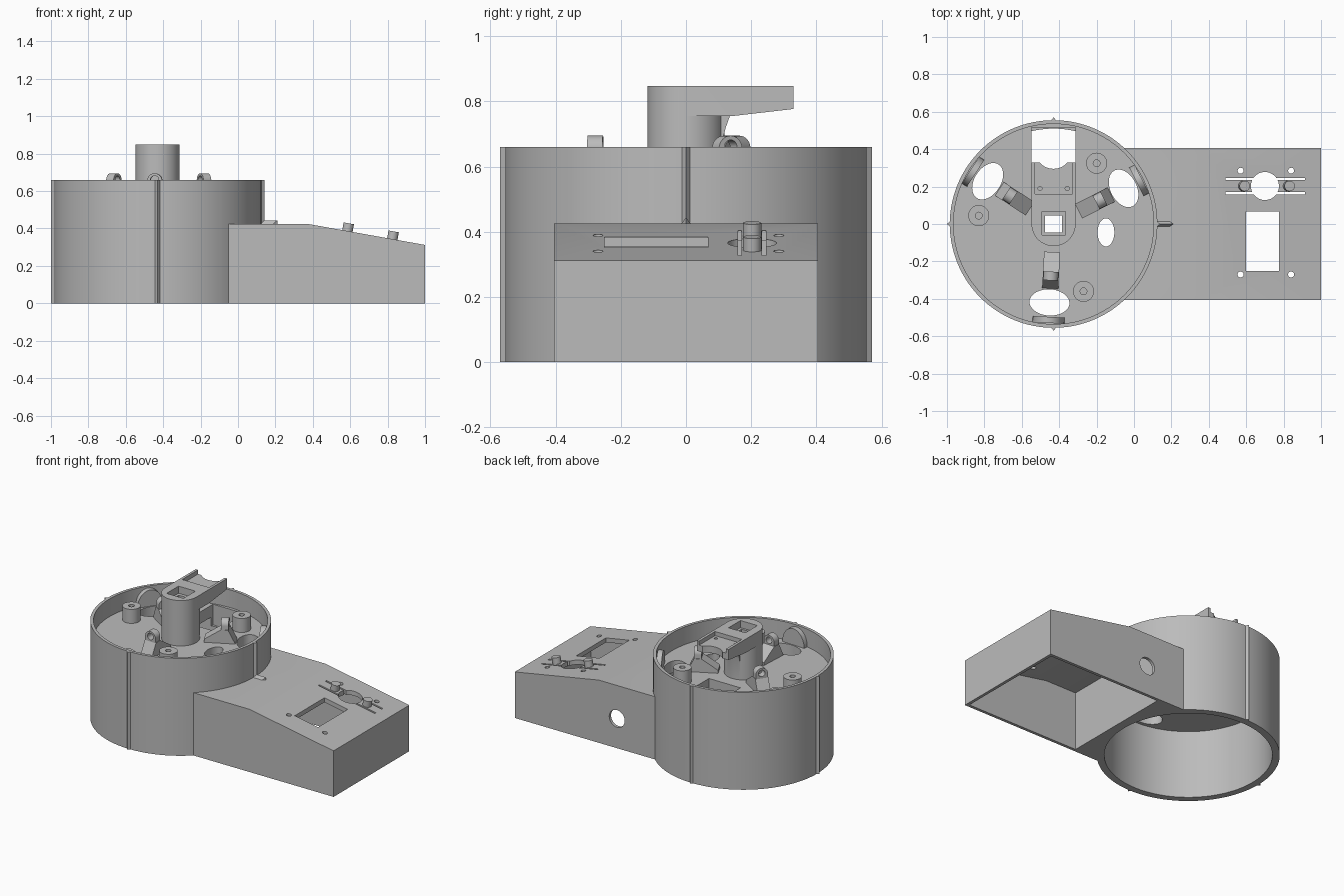
import bpy, bmesh
from math import sin, cos, pi, radians
from mathutils import Matrix

if "Cube" in bpy.data.objects:
    bpy.data.objects.remove(bpy.data.objects["Cube"], do_unlink=True)

grey = bpy.data.materials.new("plain grey")
grey.use_nodes = True
colour = (0.5, 0.5, 0.5, 1)
grey.diffuse_color = colour
grey.node_tree.nodes["Principled BSDF"].inputs["Base Color"].default_value = colour

# Frames: profiles in XY, XZ (pushed along -y) or YZ (pushed along x)
FLAT = Matrix.Identity(4)
XZ = Matrix.Rotation(pi / 2, 4, 'X')
YZ = Matrix(((0, 0, 1, 0), (1, 0, 0, 0), (0, 1, 0, 0), (0, 0, 0, 1)))
DRUM = Matrix.Translation((-0.43, 0, 0))
parts = []


def spin(degrees):
    return DRUM @ Matrix.Rotation(radians(degrees), 4, 'Z')


def arc(u, v, ru, rv=None, start=0, end=360, n=48):
    rv = rv or ru
    count = n if end - start == 360 else n + 1
    angles = [radians(start + (end - start) * i / n) for i in range(count)]
    return [(u + ru * cos(a), v + rv * sin(a)) for a in angles]


def rect(u0, u1, v0, v1):
    return [(u0, v0), (u1, v0), (u1, v1), (u0, v1)]


def prism(name, outline, low, high, frame=FLAT):
    bm = bmesh.new()
    face = bm.faces.new([bm.verts.new((u, v, low)) for u, v in outline])
    pushed = bmesh.ops.extrude_face_region(bm, geom=[face])["geom"]
    top = [g for g in pushed if isinstance(g, bmesh.types.BMVert)]
    bmesh.ops.translate(bm, verts=top, vec=(0, 0, high - low))
    bmesh.ops.transform(bm, matrix=frame, verts=bm.verts)
    bmesh.ops.recalc_face_normals(bm, faces=bm.faces)
    mesh = bpy.data.meshes.new(name)
    bm.to_mesh(mesh)
    bm.free()
    mesh.materials.append(grey)
    obj = bpy.data.objects.new(name, mesh)
    bpy.context.scene.collection.objects.link(obj)
    parts.append(obj)
    return obj


def combine(obj, others, operation='DIFFERENCE'):
    for other in others:
        mod = obj.modifiers.new("cut", 'BOOLEAN')
        mod.operation = operation
        mod.solver = 'EXACT'
        mod.object = other
    graph = bpy.context.evaluated_depsgraph_get()
    graph.update()
    result = bpy.data.meshes.new_from_object(obj.evaluated_get(graph))
    obj.modifiers.clear()
    obj.data = result
    for other in others:
        parts.remove(other)
        bpy.data.objects.remove(other, do_unlink=True)


def cutter(outline, low, high, frame=FLAT):
    return prism("cutter", outline, low, high, frame)


DECK, RIM = 0.54, 0.66
MOUNTS = (27, 147, 267)

# Drum: outer wall, sunken deck, open underside and deck openings
drum = prism("drum", arc(0, 0, 0.555, n=128), 0, RIM, DRUM)
cuts = [cutter(arc(0, 0, 0.535, n=128), DECK, 1, DRUM),
        cutter(arc(0, 0, 0.51, n=128), -0.1, 0.46, DRUM),
        cutter(rect(-0.118, 0.118, 0.2, 0.515), 0.4, 0.7, DRUM),
        cutter(rect(-0.045, 0.045, -0.045, 0.045), 0.4, 0.7, DRUM),
        cutter(arc(-0.15, -0.045, 0.045, 0.075), 0.4, 0.7)]
cuts += [cutter(arc(0.42, 0, 0.07, 0.107), 0.4, 0.7, spin(a)) for a in MOUNTS]
combine(drum, cuts)

# Pointed ridges on the drum wall
for side, angle in (("left", 0), ("back", 90), ("right", 180), ("front", 270)):
    prism(side + "_ridge", [(0.545, -0.02), (0.571, 0), (0.545, 0.02)],
          0.4 if side == "left" else 0, RIM, spin(angle))

# Screw posts
for i, (x, y) in enumerate(((-0.83, 0.045), (-0.2, 0.325), (-0.27, -0.36))):
    post = prism(f"screw_post_{i + 1}", arc(x, y, 0.056), DECK - 0.01, 0.635)
    combine(post, [cutter(arc(x, y, 0.018, n=24), DECK + 0.01, 0.7)])

# Three mounts: braced lug near the middle, rounded cradle at the wall
for i, angle in enumerate(MOUNTS):
    frame = spin(angle)
    brace = [(0.15, DECK - 0.01), (0.15, DECK + 0.02), (0.255, 0.63),
             (0.3, 0.63), (0.35, DECK - 0.01)]
    prism(f"lug_brace_{i + 1}", brace, -0.043, 0.043, frame @ XZ)
    outline = [(-0.04, 0.6), (0.04, 0.6)] + arc(0, 0.655, 0.04, end=180, n=20)
    lug = prism(f"lug_{i + 1}", outline, 0.255, 0.302, frame @ YZ)
    combine(lug, [cutter(arc(0, 0.66, 0.022, n=24), 0.2, 0.4, frame @ YZ)])
    prism(f"wall_cradle_{i + 1}", arc(0, DECK, 0.085, 0.11, end=180, n=24),
          0.497, 0.53, frame @ YZ)

# Column with a rear arm, socket, recess and curved notch
column = prism("column", arc(0, 0, 0.118, n=64), DECK - 0.01, 0.8, DRUM)
head = prism("arm", rect(-0.118, 0.118, 0, 0.33) , 0.7, 0.848, DRUM)
side = [(0, 0.755), (0.14, 0.755), (0.33, 0.777), (0.33, 0.848), (0, 0.848)]
combine(head, [cutter(side, -0.2, 0.2, DRUM @ YZ)], 'INTERSECT')
cap = prism("cap", arc(0, 0, 0.118, n=64), 0.75, 0.848, DRUM)
fillet = prism("fillet", [(0, 0.6), (0.1, 0.6), (0.112, 0.68), (0.122, 0.72),
                          (0.14, 0.77), (0, 0.77)], -0.05, 0.05, DRUM @ YZ)
combine(column, [cap, head, fillet], 'UNION')
combine(column, [cutter(rect(-0.063, 0.063, -0.06, 0.068), 0.8, 0.9, DRUM),
                 cutter(rect(-0.045, 0.045, -0.045, 0.045), 0.4, 0.9, DRUM),
                 cutter(rect(-0.1, 0.1, 0.16, 0.4), 0.82, 0.9, DRUM),
                 cutter(arc(0, 0.393, 0.098), 0.7, 0.9, DRUM),
                 cutter(arc(-0.073, 0.19, 0.011, n=16), 0.7, 0.9, DRUM),
                 cutter(arc(0.073, 0.19, 0.011, n=16), 0.7, 0.9, DRUM)])

# Sloping box: hollow from below and fitted around the drum
profile = [(-0.1, 0), (1, 0), (1, 0.312), (0.37, 0.425), (-0.1, 0.425)]
inside = [(0.14, -0.1), (0.98, -0.1), (0.98, 0.285), (0.37, 0.395), (0.14, 0.395)]
box = prism("control_box", profile, -0.405, 0.405, XZ)
cuts = [cutter(arc(0, 0, 0.54, n=128), -0.1, 0.8, DRUM),
        cutter(inside, -0.385, 0.385, XZ),
        cutter(arc(0.234, 0.2, 0.058), -0.5, -0.3, XZ),
        cutter(rect(0.6, 0.775, -0.25, 0.068), 0.2, 0.6),
        cutter(arc(0.7, 0.203, 0.075), 0.2, 0.6)]
cuts += [cutter(rect(0.49, 0.915, y - 0.006, y + 0.006), 0.2, 0.6)
         for y in (0.165, 0.24)]
cuts += [cutter(arc(x, y, 0.016, n=20), 0.2, 0.6)
         for x in (0.57, 0.84) for y in (-0.27, 0.285)]
combine(box, cuts)

# Button pegs standing square to the slope
for name, x in (("inner_peg", 0.585), ("outer_peg", 0.825)):
    z = 0.425 - (x - 0.37) * 0.18
    frame = Matrix.Translation((x, 0.203, z)) @ Matrix.Rotation(radians(10.2), 4, 'Y')
    prism(name, arc(0, 0, 0.028, n=32), -0.025, 0.042, frame)

# Pointer on the box, with a tapered tip
pointer = prism("pointer", [(-0.018, 0.42), (0.018, 0.42), (0, 0.444)], 0.12, 0.21, YZ)
combine(pointer, [cutter([(0.1, -0.018), (0.185, -0.018), (0.21, 0),
                          (0.185, 0.018), (0.1, 0.018)], 0.4, 0.5)], 'INTERSECT')

# Smooth the round walls, keep the edges crisp
bpy.ops.object.select_all(action='DESELECT')
for obj in parts:
    obj.select_set(True)
bpy.context.view_layer.objects.active = drum
bpy.ops.object.shade_smooth_by_angle(angle=radians(30))
